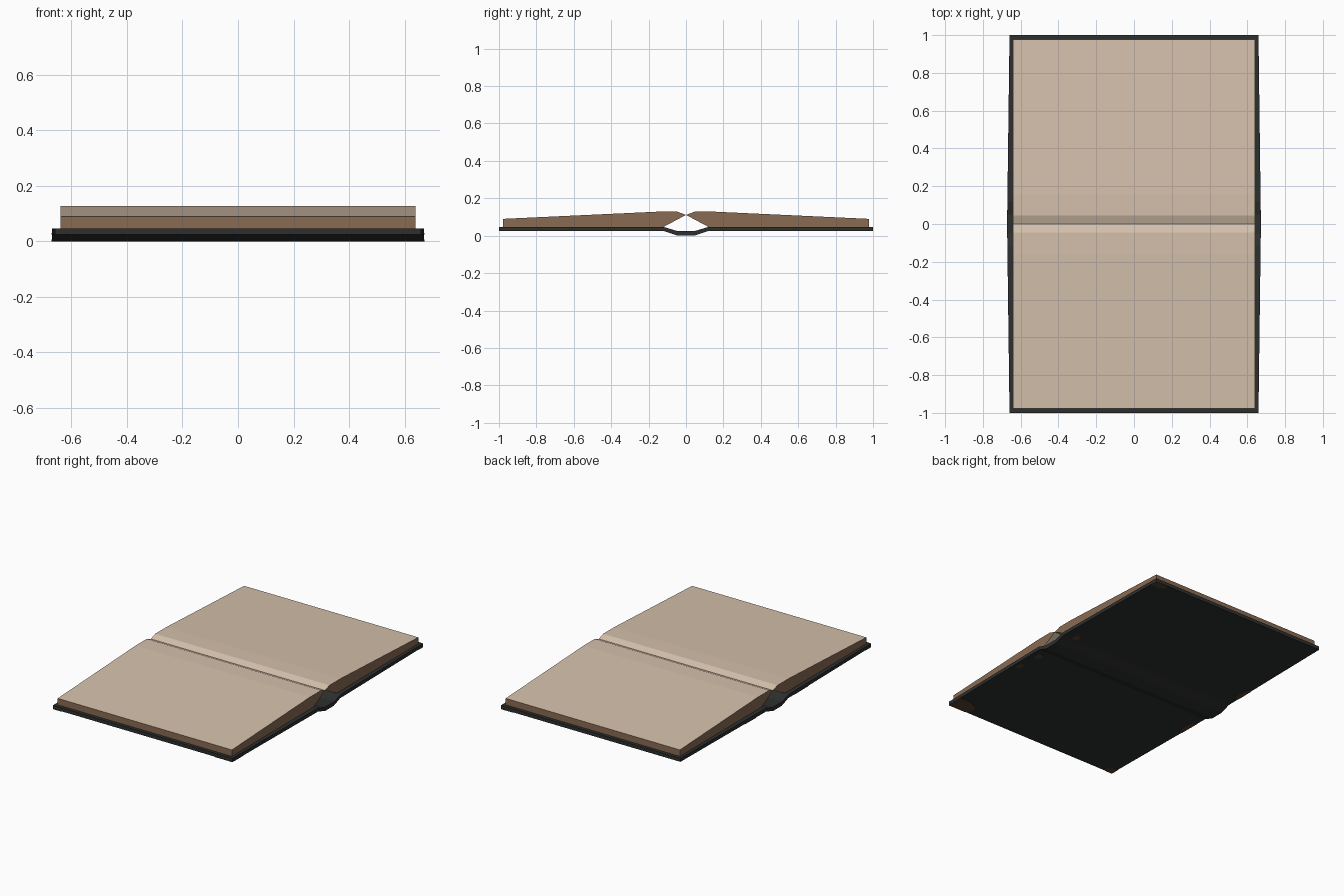
import bpy, bmesh, math
from mathutils import Vector

cube = bpy.data.objects.get("Cube")
if cube:
    bpy.data.objects.remove(cube, do_unlink=True)


def material(name, rgb):
    m = bpy.data.materials.new(name)
    m.use_nodes = True
    m.diffuse_color = (*rgb, 1)
    m.node_tree.nodes["Principled BSDF"].inputs["Base Color"].default_value = (*rgb, 1)
    return m


charcoal = material("charcoal cover", (0.027, 0.028, 0.028))
paper = material("cream paper", (0.66, 0.53, 0.41))
edge = material("brown page edge", (0.25, 0.145, 0.085))
worn = material("worn leather", (0.09, 0.05, 0.03))


def finish(name, bm, mats):
    bmesh.ops.recalc_face_normals(bm, faces=bm.faces)
    mesh = bpy.data.meshes.new(name)
    bm.to_mesh(mesh)
    bm.free()
    for m in mats:
        mesh.materials.append(m)
    obj = bpy.data.objects.new(name, mesh)
    bpy.context.collection.objects.link(obj)
    return obj


def extrude_profile(profile, half_width):
    """Sweep a closed (y, z) outline between -half_width(y) and +half_width(y)."""
    bm = bmesh.new()
    rows = [[bm.verts.new((s * half_width(y), y, z)) for y, z in profile] for s in (-1, 1)]
    n = len(profile)
    for i in range(n):
        j = (i + 1) % n
        bm.faces.new((rows[0][i], rows[0][j], rows[1][j], rows[1][i]))
    for row in rows:
        bm.faces.new(row)
    return bm


def cover_half_width(y):
    return 0.659 + 0.013 * (1 - abs(y))


# Cover: two boards joined by a shallow dipped spine
top = [(1, 0.047), (0.12, 0.047), (0.05, 0.026)]
bottom = [(0.045, 0), (0.115, 0.024), (1, 0.024)]
mirror = lambda pts: [(-y, z) for y, z in reversed(pts)]
outline = top + mirror(top) + mirror(bottom) + bottom
finish("cover", extrude_profile(outline, cover_half_width), [charcoal])

# Page blocks: sloping stacks that meet above the hollow spine
block = [(0.978, 0.047), (0.978, 0.09), (0.16, 0.128), (0.045, 0.128), (0, 0.111), (0.12, 0.047)]
for name, side in (("front_pages", -1), ("back_pages", 1)):
    bm = extrude_profile([(side * y, z) for y, z in block], lambda y: 0.64)
    bmesh.ops.recalc_face_normals(bm, faces=bm.faces)
    for f in bm.faces:
        f.material_index = 0 if abs(f.normal.z) > 0.3 else 1
    finish(name, bm, [paper, edge])


# Worn patches on the underside: thin rounded plates hugging the board edges
def patch(name, x, y, rx, ry):
    """Elliptical plate clipped to the cover outline."""
    bm = bmesh.new()
    ring = []
    for i in range(16):
        a = math.tau * i / 16
        py = max(-1, min(1, y + ry * math.sin(a)))
        w = cover_half_width(py)
        px = max(-w, min(w, x + rx * math.cos(a)))
        ring.append(bm.verts.new((px, py, 0.0235)))
    bmesh.ops.remove_doubles(bm, verts=bm.verts, dist=0.0005)
    loop = sorted(bm.verts, key=lambda v: v.index)
    face = bm.faces.new(loop)
    ext = bmesh.ops.extrude_face_region(bm, geom=[face])
    moved = [v for v in ext["geom"] if isinstance(v, bmesh.types.BMVert)]
    bmesh.ops.translate(bm, verts=moved, vec=Vector((0, 0, -0.002)))
    finish(name, bm, [worn])


patch("worn_corner_front_left", 0.62, -0.96, 0.12, 0.08)
patch("worn_corner_front_right", -0.64, -0.98, 0.05, 0.04)
patch("worn_corner_back_left", 0.63, 0.98, 0.07, 0.03)
for name, x, y, rx, ry in (("right_back", -0.66, 0.27, 0.03, 0.06),
                           ("right_front", -0.66, -0.26, 0.03, 0.08),
                           ("left_hinge", 0.59, 0.15, 0.025, 0.03),
                           ("left_middle", 0.62, -0.18, 0.025, 0.03),
                           ("left_front", 0.635, -0.34, 0.02, 0.03)):
    patch("worn_edge_" + name, x, y, rx, ry)
